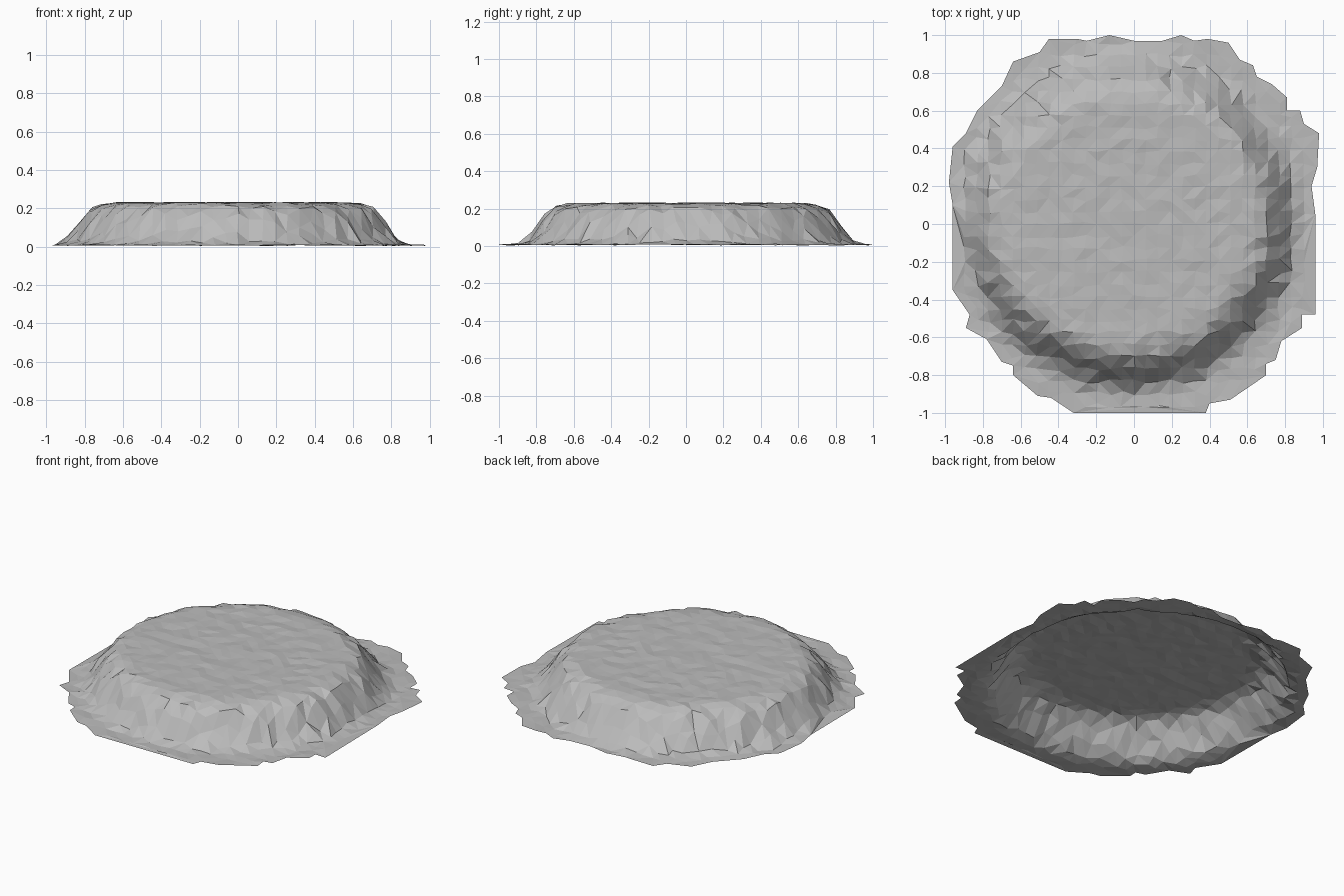
import bpy
import bmesh
import math
import random
from mathutils import Vector
from mathutils.geometry import delaunay_2d_cdt

random.seed(4)
if "Cube" in bpy.data.objects:
    bpy.data.objects.remove(bpy.data.objects["Cube"], do_unlink=True)

CELL = 0.064
CENTRE = Vector((-0.03, 0.02))

# Ragged outline of the skirt, in hundredths, anticlockwise
OUTLINE = [
    (98, 48), (90, 53), (88, 60), (81, 60), (81, 67), (73, 74), (65, 78),
    (63, 84), (56, 87), (50, 96), (39, 98), (32, 97), (25, 100), (15, 97),
    (0, 97), (-13, 100), (-25, 97), (-30, 98), (-45, 98), (-50, 91),
    (-64, 86), (-70, 73), (-83, 60), (-89, 48), (-96, 41), (-98, 22),
    (-96, 10), (-96, -35), (-87, -48), (-89, -55), (-78, -61), (-70, -73),
    (-64, -75), (-64, -80), (-51, -91), (-44, -92), (-32, -100), (38, -100),
    (40, -95), (51, -93), (70, -80), (70, -74), (75, -72), (78, -62),
    (89, -55), (89, -48), (96, -48), (96, 5), (94, 20), (97, 30),
]

# Slope profile: distance from the centre, height
PROFILE = [(0.0, 0.23), (0.66, 0.228), (0.74, 0.2), (0.87, 0.03),
           (0.92, 0.008), (2.0, 0.004)]


def height(radius):
    for (r0, z0), (r1, z1) in zip(PROFILE, PROFILE[1:]):
        if radius <= r1:
            return z0 + (z1 - z0) * (radius - r0) / (r1 - r0)
    return 0.0


def jitter(amount):
    return random.uniform(-amount, amount)


def inside(point, margin):
    """True when the point and its surroundings lie within the outline."""
    hits = False
    for a, b in zip(rim, rim[1:] + rim[:1]):
        edge = b - a
        t = max(0, min(1, (point - a).dot(edge) / edge.length_squared))
        if (a + edge * t - point).length < margin:
            return False
        if (a.y > point.y) != (b.y > point.y):
            if point.x < a.x + edge.x * (point.y - a.y) / edge.y:
                hits = not hits
    return hits


# Rim points and a loosely brick-laid lattice inside them
rim = [Vector(p) / 100 for p in OUTLINE]
points = list(rim)
steps = math.ceil(1 / CELL)
for row in range(-steps, steps + 1):
    for col in range(-steps, steps + 1):
        p = Vector((col * CELL + jitter(0.008), row * CELL + jitter(0.012)))
        if inside(p, CELL * 0.4):
            points.append(p)
count = len(rim)
loop = [(i, (i + 1) % count) for i in range(count)]
flat, _, faces, *_ = delaunay_2d_cdt(points, loop, [], 1, 1e-5)

# Lift the sheet into a flat-topped mound, open underneath
bm = bmesh.new()
verts = []
for p in flat:
    z = height((p - CENTRE).length + jitter(0.016)) + jitter(0.004)
    verts.append(bm.verts.new((p.x, p.y, max(0, z))))
for face in faces:
    bm.faces.new([verts[i] for i in face])
bmesh.ops.join_triangles(bm, faces=bm.faces[:], angle_face_threshold=0.6,
                         angle_shape_threshold=0.8)
bmesh.ops.recalc_face_normals(bm, faces=bm.faces[:])
if sum(f.normal.z for f in bm.faces) < 0:
    bmesh.ops.reverse_faces(bm, faces=bm.faces[:])

mesh = bpy.data.meshes.new("rocky_plateau")
bm.to_mesh(mesh)
bm.free()
plateau = bpy.data.objects.new("rocky_plateau", mesh)
bpy.context.collection.objects.link(plateau)

# Plain grey stone
stone = bpy.data.materials.new("grey_stone")
stone.use_nodes = True
colour = (0.5, 0.5, 0.5, 1)
stone.diffuse_color = colour
stone.node_tree.nodes["Principled BSDF"].inputs["Base Color"].default_value = colour
mesh.materials.append(stone)
